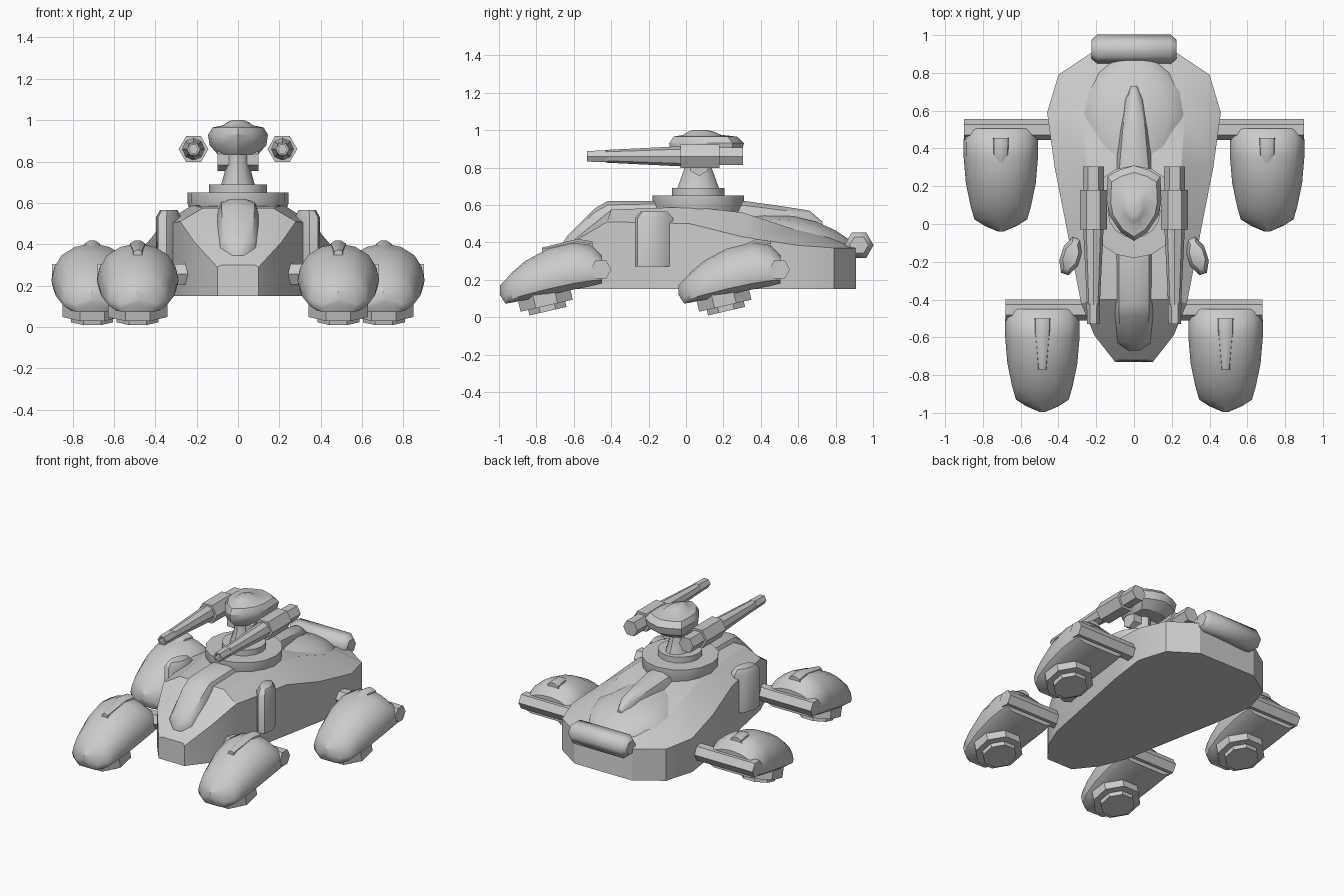
import bpy, bmesh, math
from mathutils import Matrix, Vector

cube = bpy.data.objects.get("Cube")
if cube:
    bpy.data.objects.remove(cube, do_unlink=True)

grey = bpy.data.materials.new("plain_grey")
grey.use_nodes = True
tone = (0.6, 0.6, 0.6, 1)
grey.diffuse_color = tone
grey.node_tree.nodes["Principled BSDF"].inputs["Base Color"].default_value = tone


def finish(name, bm, angle=35):
    bmesh.ops.recalc_face_normals(bm, faces=bm.faces)
    mesh = bpy.data.meshes.new(name)
    bm.to_mesh(mesh)
    bm.free()
    mesh.materials.append(grey)
    for face in mesh.polygons:
        face.use_smooth = angle > 0
    mesh.set_sharp_from_angle(angle=math.radians(angle))
    obj = bpy.data.objects.new(name, mesh)
    bpy.context.collection.objects.link(obj)
    return obj


def loft(name, rings, angle=35, matrix=None):
    """Skin a row of closed rings and cap both ends."""
    bm = bmesh.new()
    rows = [[bm.verts.new(p) for p in ring] for ring in rings]
    for a, b in zip(rows, rows[1:]):
        for i in range(len(a)):
            j = (i + 1) % len(a)
            bm.faces.new((a[i], a[j], b[j], b[i]))
    bm.faces.new(rows[0])
    bm.faces.new(rows[-1])
    if matrix:
        bm.transform(matrix)
    return finish(name, bm, angle)


def lathe(name, profile, sides, matrix, turn=0.0, angle=35):
    """Rings of (radius, height) stacked along the local z axis."""
    rings = []
    for r, h in profile:
        steps = [turn + math.tau * i / sides for i in range(sides)]
        rings.append([(r * math.cos(t), r * math.sin(t), h) for t in steps])
    return loft(name, rings, angle, matrix)


def mirrored(half):
    """Close a half section, given as (x, z) from low to high."""
    return half + [(-x, z) for x, z in reversed(half)]


def section(y, w, low, high, shape):
    return [(x * w, y, low + z * (high - low)) for x, z in mirrored(shape)]


def place(x, y, z):
    return Matrix.Translation((x, y, z))


ALONG_X = Matrix.Rotation(math.pi / 2, 4, 'Y')
ALONG_Y = Matrix.Rotation(math.pi / 2, 4, 'X')   # local +z points to the front

# Hull: belt y, x, z then deck y, x, z
hull = []
for by, bx, bz, dy, dx, dz in [
        (-.73, .10, .29, -.72, .08, .30), (-.59, .21, .41, -.58, .14, .43),
        (-.42, .28, .51, -.40, .17, .575), (.02, .365, .50, .02, .22, .59),
        (.30, .42, .43, .30, .25, .56), (.59, .46, .385, .58, .27, .47),
        (.79, .40, .37, .75, .22, .43), (.91, .22, .37, .88, .15, .38)]:
    right = [(bx, by, .15), (bx, by, bz), (dx, dy, dz)]
    hull.append(right + [(-x, y, z) for x, y, z in reversed(right)])
loft("hull", hull, 25)

# Rear engine dome, spine and front canopy
ROUND = [(1, 0), (.95, .35), (.8, .65), (.55, .87), (.2, .99)]
RIDGE = [(1, 0), (.95, .6), (.75, .88), (.3, 1)]
loft("rear_dome", [section(y, w, .36, top, ROUND) for y, w, top in [
    (.26, .22, .55), (.42, .28, .55), (.58, .32, .54), (.70, .28, .51),
    (.80, .21, .465), (.88, .10, .41)]])
loft("rear_spine", [section(y, w, .42, top, RIDGE) for y, w, top in [
    (.2, .11, .63), (.32, .10, .62), (.5, .08, .595), (.66, .05, .57), (.73, .02, .51)]])
loft("canopy", [section(y, w, low, top, RIDGE) for y, w, low, top in [
    (-.15, .105, .5, .62), (-.42, .105, .45, .62), (-.49, .105, .4, .58),
    (-.63, .09, .33, .44), (-.67, .03, .32, .38)]])

# Turret pedestal
lathe("turret_base", [(.21, .5), (.245, .6), (.245, .65)], 16, place(0, .065, 0))
lathe("turret_disc", [(.14, .64), (.14, .69)], 16, place(0, .065, 0))
lathe("turret_neck", [(.115, .68), (.075, .79), (.075, .86)], 12,
      place(0, .065, 0) @ Matrix.Diagonal((.72, 1, 1, 1)))
lathe("gun_mount", [(.055, -.1), (.055, .1)], 6, place(0, .07, .81) @ ALONG_X)

# Turret head: pointed oval rings of (scale, height)
outline = [(0, -.155), (.07, -.11), (.13, -.02), (.145, .06), (.14, .185),
           (.08, .22), (0, .245)]
outline += [(-x, y) for x, y in reversed(outline[1:-1])]
loft("turret_head", [[(x * s, .065 + y * s, z) for x, y in outline] for s, z in [
    (.68, .835), (.95, .88), (1, .93), (.85, .965), (.5, .975), (.36, .99), (.2, 1)]])

for side, label in ((1, "left"), (-1, "right")):
    # Guns with a hollow muzzle
    gun = place(side * .215, 0, .86) @ ALONG_Y
    lathe(label + "_gun_breech", [(.055, -.305), (.055, -.16)], 6, gun)
    lathe(label + "_gun_body", [(.072, -.18), (.072, .03)], 6, gun)
    lathe(label + "_gun_barrel", [(.054, .02), (.034, .43)], 8, gun)
    lathe(label + "_gun_muzzle", [(.036, .42), (.033, .53), (.022, .53), (.022, .47)], 6, gun)

    # Upright canister on the hull flank
    lean = Matrix.Rotation(side * math.radians(18), 4, 'Z')
    lathe(label + "_flank_canister", [(1, .27), (1, .53), (.7, .565)], 8,
          place(side * .335, -.17, 0) @ lean @ Matrix.Diagonal((.055, .108, 1, 1)),
          math.pi / 8, 50)

# Rear roller and the two axles
lathe("rear_roller", [(.05, -.225), (.078, -.195), (.078, .195), (.05, .225)], 6,
      place(0, .925, .385) @ ALONG_X, math.pi / 2, 50)
lathe("front_axle", [(.056, -.68), (.056, .68)], 6, place(0, -.455, .255) @ ALONG_X, math.pi / 2)
lathe("rear_axle", [(.056, -.9), (.056, .9)], 6, place(0, .5, .255) @ ALONG_X, math.pi / 2)

# Hover pods with a top fin and stepped thruster discs
POD = [(.72, 0), (.95, .13), (1, .3), (.93, .56), (.75, .79), (.42, .95), (.1, 1)]
POD_ROWS = [(-.45, .19, .18, .33), (-.51, .197, .165, .39), (-.6, .197, .148, .40),
            (-.74, .185, .118, .365), (-.86, .16, .092, .30), (-.93, .14, .078, .24),
            (-.965, .085, .072, .20), (-.995, .015, .12, .17)]
TILT = Matrix.Rotation(math.radians(-13), 4, 'X').inverted()
for label, pod_x, shift, fin_end in (("front", .485, 0, -.77), ("rear", .705, .955, -.67)):
    for side, hand in ((1, "left"), (-1, "right")):
        base = place(side * pod_x, shift, 0)
        name = hand + "_" + label + "_pod"
        loft(name, [section(*row, POD) for row in POD_ROWS], 40, base)
        loft(name + "_fin", [section(y, w, .3, top, RIDGE) for y, w, top in [
            (-.5, .05, .405), (-.58, .048, .418), (fin_end, .025, .372)]], 35, base)
        disc = base @ place(0, -.755, .105) @ TILT
        lathe(name + "_thruster", [(.155, .03), (.155, -.045)], 8, disc, math.pi / 8)
        lathe(name + "_thruster_cap", [(.11, 0), (.11, -.075)], 8, disc, math.pi / 8)
